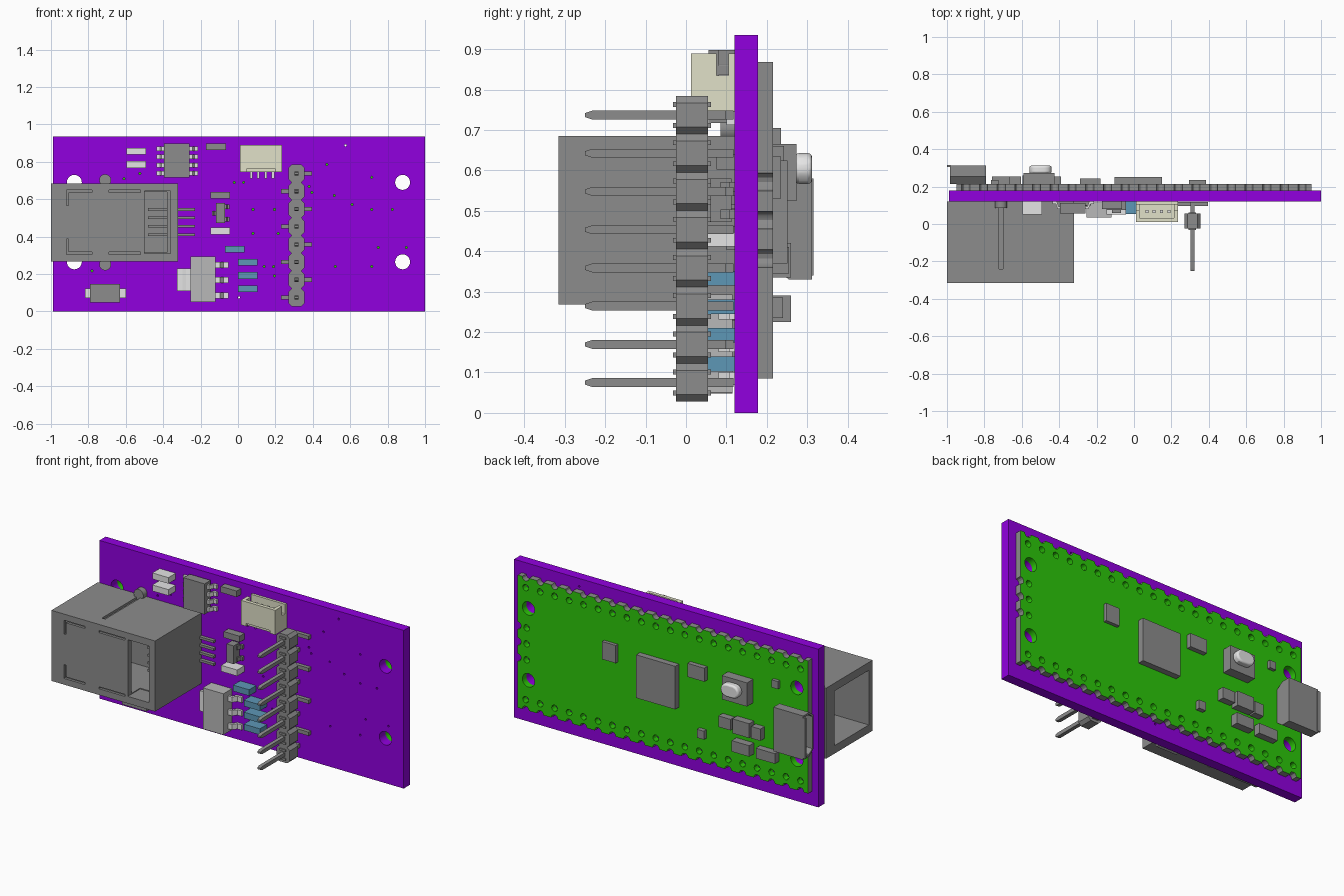
import bpy, bmesh, math
from mathutils import Matrix

if "Cube" in bpy.data.objects:
    bpy.data.objects.remove(bpy.data.objects["Cube"])

COLOURS = {
    "purple": (0.285, 0.0, 0.74), "green": (0.026, 0.58, 0.003),
    "grey": (0.265, 0.265, 0.265), "mid_grey": (0.48, 0.48, 0.48),
    "light_grey": (0.78, 0.78, 0.78), "cream": (0.75, 0.75, 0.58),
    "steel_blue": (0.11, 0.31, 0.47),
}
MATS = {}
for n, c in COLOURS.items():
    MATS[n] = bpy.data.materials.new(n)
    MATS[n].diffuse_color = (*c, 1)


def shade(me):
    me.shade_smooth()
    me.set_sharp_from_angle(angle=math.radians(30))


def finish(name, colour, me):
    me.materials.clear()
    me.materials.append(MATS[colour])
    shade(me)
    ob = bpy.data.objects.new(name, me)
    bpy.context.collection.objects.link(ob)
    return ob


def evaluated(ob):
    return bpy.data.meshes.new_from_object(ob.evaluated_get(bpy.context.evaluated_depsgraph_get()))


def box(x0, x1, y0, y1, z0, z1):
    return ("y", [(x0, z0), (x1, z0), (x1, z1), (x0, z1)], y0, y1)


def part(name, colour, *prisms):
    """One object from prisms: (axis, 2D profile, start, end)."""
    place = {"x": lambda p, d: (d, *p), "y": lambda p, d: (p[0], d, p[1]), "z": lambda p, d: (*p, d)}
    bm = bmesh.new()
    for axis, pts, a, b in prisms:
        lo = [bm.verts.new(place[axis](p, a)) for p in pts]
        hi = [bm.verts.new(place[axis](p, b)) for p in pts]
        bm.faces.new(lo)
        bm.faces.new(hi[::-1])
        for i in range(len(pts)):
            j = (i + 1) % len(pts)
            bm.faces.new((lo[i], hi[i], hi[j], lo[j]))
    bmesh.ops.recalc_face_normals(bm, faces=bm.faces)
    me = bpy.data.meshes.new(name)
    bm.to_mesh(me)
    bm.free()
    return finish(name, colour, me)


def carve(ob, *cuts):
    """Subtract prisms from an object, one at a time."""
    for c in cuts:
        cutter = part("cutter", ob.data.materials[0].name, c)
        cutter.hide_render = True
        m = ob.modifiers.new("cut", "BOOLEAN")
        m.operation, m.solver, m.object = "DIFFERENCE", "EXACT", cutter
        me = evaluated(ob)
        ob.modifiers.clear()
        ob.data = me
        bpy.data.objects.remove(cutter)
    shade(ob.data)


def circle(x, z, r, n=12):
    return [(x + r * math.cos(2 * math.pi * i / n), z + r * math.sin(2 * math.pi * i / n)) for i in range(n)]


def plate(name, colour, loops, y0, y1):
    """Flat sheet in the xz plane: first loop is the outline, the rest are holes."""
    cu = bpy.data.curves.new(name, "CURVE")
    cu.dimensions, cu.fill_mode, cu.extrude = "2D", "BOTH", (y1 - y0) / 2
    for loop in loops:
        s = cu.splines.new("POLY")
        s.points.add(len(loop) - 1)
        for p, (x, z) in zip(s.points, loop):
            p.co = (x, z, 0, 1)
        s.use_cyclic_u = True
    tmp = bpy.data.objects.new("tmp", cu)
    bpy.context.collection.objects.link(tmp)
    bpy.context.view_layer.update()
    me = evaluated(tmp)
    bpy.data.objects.remove(tmp)
    me.transform(Matrix.Translation((0, (y0 + y1) / 2, 0)) @ Matrix.Rotation(math.pi / 2, 4, "X"))
    return finish(name, colour, me)


def lead(xb, xe, z, yt, w=0.012):
    """Gull-wing lead from body side xb to tip xe."""
    d = xe - xb
    m, n = xb + d * 0.35, xb + d * 0.6
    return ("z", [(xb, yt), (m, yt), (n, 0.106), (xe, 0.106), (xe, 0.12), (m + d * 0.1, 0.12),
                  (m - d * 0.1, yt + 0.014), (xb, yt + 0.014)], z - w, z + w)


# main board with mounting holes and vias
mounts = [circle(x, z, 0.04, 24) for x in (-0.875, 0.88) for z in (0.265, 0.69)]
vias = [(0.575, 0.888), (0.475, 0.786), (0.395, 0.636), (0.515, 0.62), (0.715, 0.717),
        (0.61, 0.572), (0.715, 0.545), (0.825, 0.545), (-0.02, 0.69), (0.03, 0.69), (0.08, 0.545),
        (0.195, 0.545), (0.215, 0.417), (0.08, 0.417), (0.52, 0.24), (0.715, 0.24), (0.75, 0.342),
        (0.9, 0.342), (0.005, 0.075), (0.14, 0.24), (0.19, 0.24), (0.195, 0.19), (-0.61, 0.71),
        (-0.525, 0.738), (-0.78, 0.217), (0.38, 0.668)]
plate("main_board", "purple", [[(-0.99, 0), (1, 0), (1, 0.935), (-0.99, 0.935)]] + mounts
      + [circle(x, z, 0.006, 8) for x, z in vias], 0.12, 0.178)

# controller board: scalloped grey edges, green face, rows of pin holes
ZC, ZB = 0.477, 0.085
xs = [-0.899 + 0.0946 * i for i in range(20)]
arc = [math.pi * k / 6 for k in range(7)]
bottom = [(-0.95, ZB)]
for x in xs:
    bottom += [(x - 0.022 * math.cos(a), ZB + 0.022 * math.sin(a)) for a in arc]
bottom.append((0.95, ZB))
end = [(0.95 - 0.022 * math.sin(a), z - 0.022 * math.cos(a)) for z in (ZC - 0.0946, ZC, ZC + 0.0946) for a in arc]
outline = bottom + end + [(x, 2 * ZC - z) for x, z in reversed(bottom)]
holes = [circle(x, ZC + s * 0.331, 0.019) for x in xs for s in (-1, 1)]
holes += [circle(0.892, ZC + k * 0.0946, 0.019) for k in (-1, 0, 1)]
board = plate("controller_board", "green", [outline] + holes + mounts, 0.178, 0.215)
board.data.materials.append(MATS["grey"])
for p in board.data.polygons:
    on_rim = abs(p.center.x) > 0.925 or abs(p.center.z - ZC) > 0.36
    if abs(p.normal.y) < 0.5 and on_rim:
        p.material_index = 1

# chips on the controller board: x0, x1, z0, z1, height
Y = 0.215
for name, x0, x1, z0, z1, h in [
        ("memory_chip", 0.295, 0.385, 0.53, 0.635, 0.02), ("processor_chip", -0.105, 0.15, 0.37, 0.625, 0.036),
        ("crystal", -0.29, -0.18, 0.58, 0.66, 0.028), ("button_base", -0.59, -0.425, 0.525, 0.665, 0.058),
        ("indicator_lamp", -0.765, -0.725, 0.66, 0.705, 0.02), ("capacitor_a", -0.47, -0.39, 0.345, 0.41, 0.04),
        ("regulator", -0.595, -0.485, 0.335, 0.42, 0.045), ("capacitor_b", -0.665, -0.605, 0.335, 0.405, 0.04),
        ("inductor", -0.595, -0.48, 0.225, 0.29, 0.045), ("diode", -0.76, -0.635, 0.225, 0.285, 0.04),
        ("capacitor_c", -0.285, -0.24, 0.235, 0.285, 0.025)]:
    part(name, "grey", box(x0, x1, Y, Y + h, z0, z1))

# push button cap
stadium = [(-0.5 + s * (0.022 + 0.038 * math.sin(a)), 0.605 + s * 0.038 * math.cos(a))
           for s in (1, -1) for a in arc]
cap = part("button_cap", "light_grey", ("y", stadium, 0.27, 0.312))
bev = cap.modifiers.new("bevel", "BEVEL")
bev.width, bev.segments = 0.012, 3

# micro socket on the controller board
usb = part("micro_socket", "grey", ("x", [(0.312, 0.33), (0.312, 0.59), (0.255, 0.59), (0.215, 0.56),
                                          (0.215, 0.36), (0.255, 0.33)], -0.985, -0.79))
carve(usb, ("x", [(0.3, 0.342), (0.3, 0.578), (0.258, 0.578), (0.227, 0.555), (0.227, 0.365),
                  (0.258, 0.342)], -1.1, -0.86))
part("micro_socket_lip", "grey", box(-1.0, -0.98, 0.304, 0.315, 0.34, 0.58))
part("micro_socket_tongue", "grey", box(-0.97, -0.85, 0.258, 0.272, 0.39, 0.53))

# cable jack, open towards -x with a window in its front face
jack = part("cable_jack", "grey", box(-1.0, -0.322, -0.315, 0.12, 0.268, 0.685))
slots = []
for s in (1, -1):
    zr = lambda a, b: sorted((0.4765 + s * a, 0.4765 + s * b))
    slots += [box(-0.918, -0.905, -0.4, -0.3, *zr(0.09, 0.172)), box(-0.918, -0.78, -0.4, -0.3, *zr(0.16, 0.172)),
              box(-0.69, -0.52, -0.4, -0.3, *zr(0.16, 0.172)),
              box(-0.722, -0.7, -0.24, 0.2, *zr(0.195, 0.3))]
carve(jack, box(-1.1, -0.38, -0.28, 0.04, 0.315, 0.638), box(-0.5, -0.36, -0.4, -0.2, 0.31, 0.645), *slots)
rows = (0.41, 0.455, 0.5, 0.545)
part("jack_contacts", "grey", *[box(-0.48, -0.36, -0.16, -0.145, z - 0.007, z + 0.007) for z in rows])
part("jack_pins", "grey", *[box(-0.33, -0.23, 0.1, 0.12, z - 0.007, z + 0.007) for z in rows])
part("jack_latch_pegs", "grey", *[("y", circle(-0.71, z, 0.032, 16), 0.085, 0.12) for z in (0.702, 0.251)])

# pin header: octagonal blocks with small standoffs and alternating surface feet
HX = 0.3125
pins_z = [0.075 + 0.0946 * i for i in range(8)]
oct_ = [(-.043, -.03), (-.026, -.0473), (.026, -.0473), (.043, -.03),
        (.043, .03), (.026, .0473), (-.026, .0473), (-.043, .03)]
part("header_blocks", "grey", *[("y", [(HX + x, z + d) for x, d in oct_], -0.025, 0.055) for z in pins_z])
part("header_standoffs", "grey", *[box(HX - 0.02, HX + 0.02, -0.032, 0.062, z + d - 0.006, z + d + 0.006)
                                   for z in pins_z for d in (-0.026, 0.026)])
part("header_pins", "grey", *[("x", [(-0.25, z - 0.005), (-0.232, z - 0.011), (0.118, z - 0.011), (0.118, z + 0.011),
                                     (-0.232, z + 0.011), (-0.25, z + 0.005)], HX - 0.011, HX + 0.011) for z in pins_z])
part("header_feet", "grey", *[box(*((HX + 0.01, HX + 0.082) if i % 2 else (HX - 0.082, HX - 0.01)),
                                  0.096, 0.118, z - 0.011, z + 0.011) for i, z in enumerate(pins_z)])

# small wire socket, open at the top with notched sides
sock = part("wire_socket", "cream", box(0.01, 0.235, 0.012, 0.12, 0.745, 0.89))
carve(sock, box(0.03, 0.215, 0.033, 0.105, 0.775, 1), box(0.045, 0.2, -0.1, 0.025, 0.7, 0.762),
      box(-0.1, 0.3, 0.075, 0.105, 0.835, 1))
sx = (0.07, 0.108, 0.148, 0.187)
part("wire_socket_pins", "light_grey", *[box(x - 0.008, x + 0.008, 0.058, 0.074, 0.77, 0.87) for x in sx],
     *[box(x - 0.007, x + 0.007, 0.1, 0.12, 0.712, 0.75) for x in sx])

# eight-lead chip
part("driver_chip", "grey", box(-0.395, -0.258, 0.056, 0.112, 0.717, 0.898))
part("driver_chip_leads", "light_grey", *[lead(a, b, z, 0.08) for a, b in ((-0.393, -0.435), (-0.26, -0.215))
                                          for z in (0.738, 0.782, 0.826, 0.87)])
# three-lead transistor
part("transistor", "grey", box(-0.117, -0.07, 0.06, 0.112, 0.472, 0.58))
part("transistor_leads", "grey", lead(-0.115, -0.14, 0.526, 0.085), lead(-0.072, -0.045, 0.56, 0.085),
     lead(-0.072, -0.045, 0.492, 0.085))
# power regulator with tab
part("power_regulator", "mid_grey", box(-0.255, -0.12, 0.035, 0.115, 0.05, 0.293))
part("power_regulator_leads", "light_grey", lead(-0.254, -0.325, 0.17, 0.095, 0.06),
     *[lead(-0.121, -0.05, z, 0.08, 0.016) for z in (0.085, 0.167, 0.247)])
# power diode
part("power_diode", "grey", box(-0.79, -0.63, 0.045, 0.115, 0.048, 0.148))
part("power_diode_tabs", "light_grey", box(-0.817, -0.6, 0.085, 0.12, 0.073, 0.123))

# small front components: colour, x0, z0, depth start
for i, (col, x, z, y) in enumerate([
        ("light_grey", -0.597, 0.838, 0.052), ("light_grey", -0.597, 0.767, 0.052), ("light_grey", -0.147, 0.412, 0.052),
        ("grey", -0.17, 0.862, 0.08), ("grey", -0.147, 0.603, 0.075),
        ("steel_blue", -0.07, 0.315, 0.054), ("steel_blue", 0.0, 0.245, 0.054),
        ("steel_blue", 0.0, 0.174, 0.054), ("steel_blue", 0.0, 0.103, 0.054)]):
    part(f"chip_component_{i + 1}", col, box(x, x + 0.105, y, 0.12, z, z + 0.036))

for m in bpy.data.materials:
    if m.users and not m.is_grease_pencil:
        m.use_nodes = True
        m.node_tree.nodes["Principled BSDF"].inputs["Base Color"].default_value = m.diffuse_color
